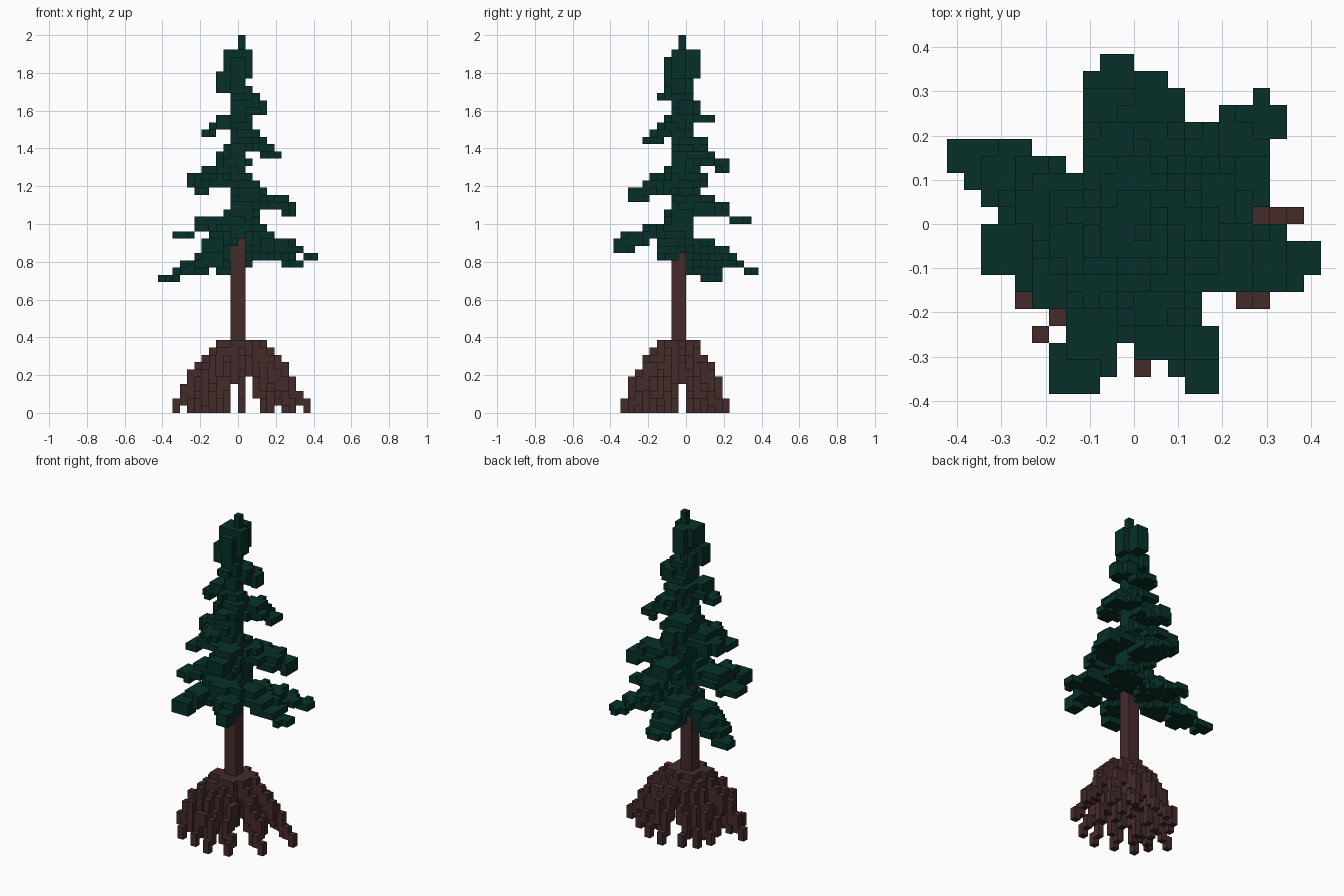
import bpy, bmesh, math
from mathutils import Vector

old = bpy.data.objects.get("Cube")
if old:
    bpy.data.objects.remove(old, do_unlink=True)

V = 2 / 52            # voxel size
CX, CY = 0.0, -1.0    # trunk axis in voxel units


def material(name, rgb):
    m = bpy.data.materials.new(name)
    m.use_nodes = True
    m.diffuse_color = (*rgb, 1)
    bsdf = next(n for n in m.node_tree.nodes if n.type == 'BSDF_PRINCIPLED')
    bsdf.inputs["Base Color"].default_value = (*rgb, 1)
    bsdf.inputs["Roughness"].default_value = 0.9
    return m


GREEN = material("dark needle green", (0.002, 0.030, 0.022))
BROWN = material("dark bark brown", (0.059, 0.024, 0.024))


def box(x0, x1, y0, y1, z0, z1):
    """Cells of a solid block, upper limits excluded."""
    return {(x, y, z) for x in range(x0, x1) for y in range(y0, y1) for z in range(z0, z1)}


def voxel_object(name, cells, mat):
    """Blocky mesh made of only the exposed faces of the cells."""
    bm = bmesh.new()
    verts = {}

    def vert(p):
        if p not in verts:
            verts[p] = bm.verts.new(Vector(p) * V)
        return verts[p]

    for c in sorted(cells):
        for axis in range(3):
            u, w = (axis + 1) % 3, (axis + 2) % 3
            for side in (0, 1):
                n = list(c)
                n[axis] += 1 if side else -1
                if tuple(n) in cells:
                    continue
                quad = []
                for du, dw in ((0, 0), (1, 0), (1, 1), (0, 1)):
                    p = list(c)
                    p[axis] += side
                    p[u] += du
                    p[w] += dw
                    quad.append(vert(tuple(p)))
                bm.faces.new(quad if side else quad[::-1])
    mesh = bpy.data.meshes.new(name)
    bm.to_mesh(mesh)
    bm.free()
    mesh.materials.append(mat)
    ob = bpy.data.objects.new(name, mesh)
    bpy.context.collection.objects.link(ob)
    return ob


def branch(tx, ty, tz, base_z, width, tip_thick):
    """Flat drooping spray of needles from the trunk to a tip cell."""
    dx, dy = tx + 0.5 - CX, ty + 0.5 - CY
    length = math.hypot(dx, dy)
    dx, dy = dx / length, dy / length
    cells = set()
    for x in range(-11, 11):
        for y in range(-10, 10):
            px, py = x + 0.5 - CX, y + 0.5 - CY
            s, d = px * dx + py * dy, abs(py * dx - px * dy)
            t = s / length
            if t < 0 or s > length + 0.4:
                continue
            # narrow at the trunk, widest past the middle, blunt at the tip
            if t < 0.5:
                half = 1.0 + (width - 1.0) * t / 0.5
            elif t < 0.75:
                half = width
            else:
                half = width + (1.05 - width) * (t - 0.75) / 0.25
            if d > half:
                continue
            z = round(base_z + (tz - base_z) * min(t, 1))
            thick = 1 if d > 1.7 else 2 if t < 0.7 else tip_thick
            cells |= {(x, y, max(z, tz) + k) for k in range(thick)}
    return cells


def root(ex, ey):
    """Arching root that drops in steps to a ground cell."""
    dx, dy = ex + 0.5 - CX, ey + 0.5 - CY
    cells, steps = set(), 100
    for i in range(steps + 1):
        t = i / steps
        x, y = math.floor(CX + dx * t), math.floor(CY + dy * t)
        z = max(0, round(9 * (1 - t ** 1.6)))
        cells |= {(x, y, z), (x, y, min(z + 1, 9) if t < 0.85 else z)}
    return cells


# Roots: ground cell of each
ROOT_ENDS = [(9, 0), (-9, -3), (-7, -5), (-6, -7), (7, -5), (0, -9), (6, 2), (3, -8),
             (3, 4), (4, -3), (0, 5), (-3, 4), (-5, 3), (-6, 1), (-5, -2), (-3, -3),
             (-4, -5), (-2, -6), (-3, -8), (-2, 1), (0, -5), (3, 1), (-6, -4), (-4, 0)]
roots = box(-2, 2, -3, 1, 8, 10)
for end in ROOT_ENDS:
    roots |= root(*end)
voxel_object("roots", roots, BROWN)

# Bare trunk
voxel_object("trunk", box(-1, 1, -2, 0, 6, 24), BROWN)

# Branches: tip x, y, z, height at the trunk, half width, tip thickness
LOWER = [(-11, 3.8, 18, 21, 2.3, 1), (10, -3, 21, 24, 2.4, 1), (-1.8, 9, 19, 22, 2.4, 1),
         (7.5, 6.2, 20, 23, 2.3, 1), (3.6, -10, 22, 25, 1.9, 2), (-4.2, -10, 22, 25, 1.9, 2),
         (-9, -2, 24, 26, 2.3, 1), (1, 8, 26, 28, 2.4, 1), (7, 2.2, 27, 30, 2.7, 2)]
MIDDLE = [(1.4, -8, 29, 31, 2.4, 2), (-6, -5, 30, 32, 2.2, 1), (-7, 1, 31, 33, 2.4, 2),
          (-2, 5, 33, 35, 2.5, 2), (5, 2, 35, 37, 2.4, 1), (1, -6, 37, 38, 2.2, 1),
          (-5, -2, 38, 40, 2.2, 1)]
UPPER = [(0, 3, 40, 41, 2.0, 1), (3, 0, 41, 43, 2.0, 2), (0, -4, 43, 44, 1.6, 1),
         (-3, -1, 44, 45, 1.6, 2)]
foliage = box(-1, 1, -2, 0, 24, 48)          # green core
foliage |= box(-1, 2, -2, 1, 24, 32)         # thicker lower core
for spec in LOWER + MIDDLE + UPPER:
    foliage |= branch(*spec)

# Lobed crown with a pointed tip
foliage |= box(-1, 1, -3, 0, 45, 49) | box(-1, 2, -2, 0, 46, 50)
foliage |= box(-2, 0, -2, 1, 47, 50) | box(-1, 1, -1, 2, 46, 50)
foliage |= box(-3, -1, -2, 0, 45, 47) | box(0, 1, -1, 0, 50, 52)
voxel_object("needle_branches", foliage, GREEN)
